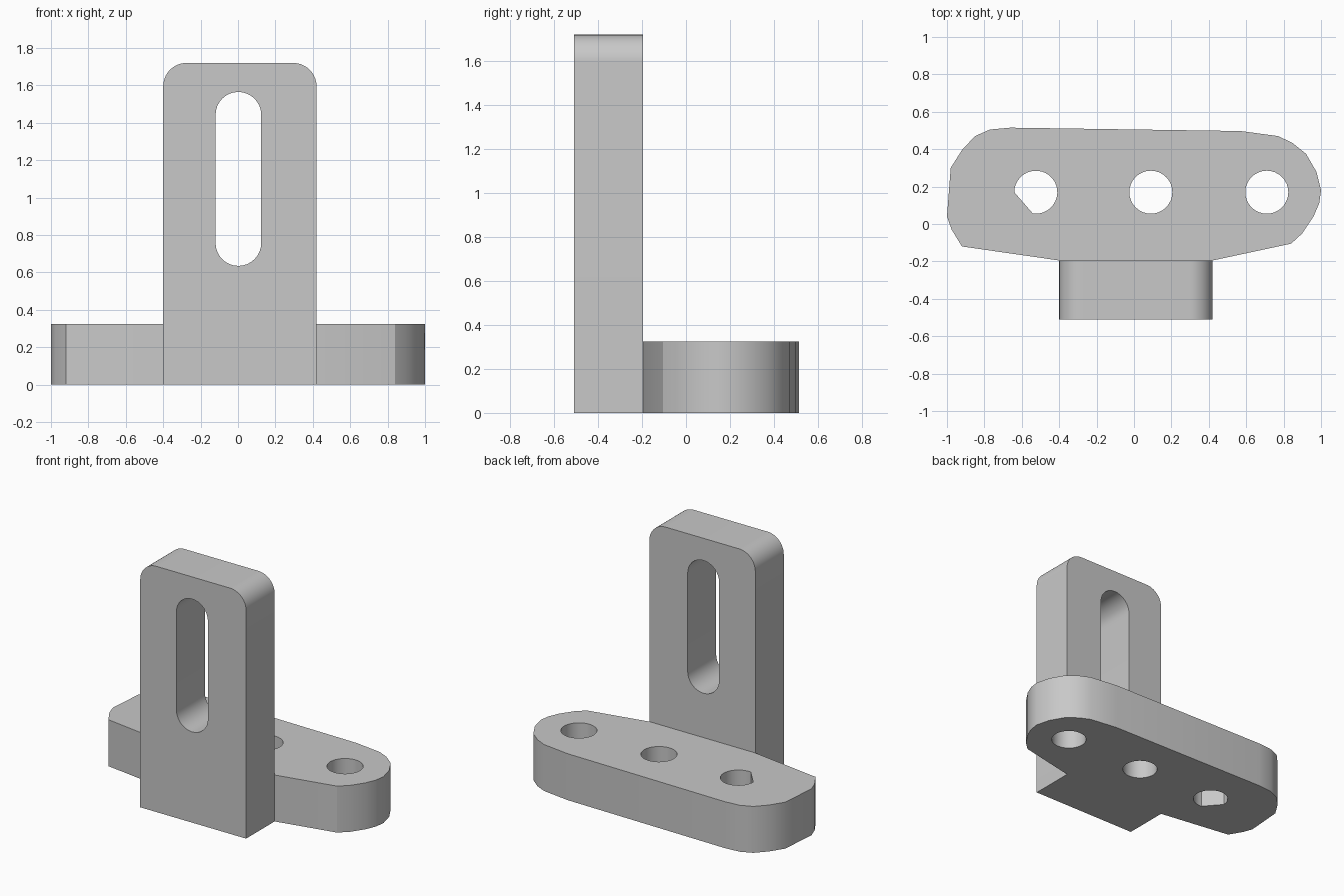
import bpy
import bmesh
from math import radians, cos, sin
from mathutils import Matrix

cube = bpy.data.objects.get("Cube")
if cube:
    bpy.data.objects.remove(cube, do_unlink=True)

grey = bpy.data.materials.new("plain grey")
grey.use_nodes = True
grey.diffuse_color = (0.58, 0.58, 0.58, 1)
grey.node_tree.nodes["Principled BSDF"].inputs["Base Color"].default_value = grey.diffuse_color


def arc(cx, cy, r, start, end, steps=16):
    """Points along an arc, angles in degrees."""
    angles = [radians(start + (end - start) * i / steps) for i in range(steps + 1)]
    return [(cx + r * cos(a), cy + r * sin(a)) for a in angles]


def extruded(name, loops, depth, matrix):
    """Fill an outline with holes, extrude it by depth and place it."""
    curve = bpy.data.curves.new(name, "CURVE")
    curve.dimensions = "2D"
    curve.fill_mode = "BOTH"
    curve.extrude = depth / 2
    for loop in loops:
        spline = curve.splines.new("POLY")
        spline.points.add(len(loop) - 1)
        for point, (x, y) in zip(spline.points, loop):
            point.co = (x, y, 0, 1)
        spline.use_cyclic_u = True
    obj = bpy.data.objects.new(name, curve)
    bpy.context.collection.objects.link(obj)
    bpy.ops.object.select_all(action="DESELECT")
    obj.select_set(True)
    bpy.context.view_layer.objects.active = obj
    bpy.ops.object.convert(target="MESH")
    obj = bpy.context.object
    mesh = obj.data
    mesh.transform(matrix @ Matrix.Translation((0, 0, depth / 2)))
    bm = bmesh.new()
    bm.from_mesh(mesh)
    bmesh.ops.remove_doubles(bm, verts=bm.verts, dist=0.0005)
    bmesh.ops.recalc_face_normals(bm, faces=bm.faces)
    bm.to_mesh(mesh)
    bm.free()
    mesh.materials.clear()
    mesh.materials.append(grey)
    bpy.ops.object.shade_smooth_by_angle(angle=radians(30))
    return obj


# Base foot: uneven rounded outline with three bolt holes, one with a flat
foot = [(-0.40, -0.195), (0.42, -0.195), (0.84, -0.105), (0.90, -0.05),
        (0.96, 0.04), (0.99, 0.11), (1.0, 0.18), (0.975, 0.28), (0.92, 0.375),
        (0.845, 0.435), (0.77, 0.47), (0.57, 0.497), (-0.66, 0.515),
        (-0.77, 0.505), (-0.85, 0.47), (-0.92, 0.395), (-0.98, 0.30),
        (-1.0, 0.04), (-0.975, -0.03), (-0.92, -0.12)]
hole_radius = 0.115
holes = [arc(x, 0.17, hole_radius, 0, 348.75, 31) for x in (0.09, 0.71)]
holes.append(arc(-0.525, 0.17, hole_radius, -98, 180, 26))
extruded("base_foot", [foot] + holes, 0.325, Matrix())

# Upright plate: rounded top corners and a long slot, stood up facing front
upright = [(-0.40, 0), (0.42, 0)]
upright += arc(0.295, 1.595, 0.125, 0, 90) + arc(-0.275, 1.595, 0.125, 90, 180)
slot = arc(0.002, 1.443, 0.122, 0, 180) + arc(0.002, 0.757, 0.122, 180, 360)
stand = Matrix.Translation((0, -0.195, 0)) @ Matrix.Rotation(radians(90), 4, "X")
extruded("upright_plate", [upright, slot], 0.315, stand)
